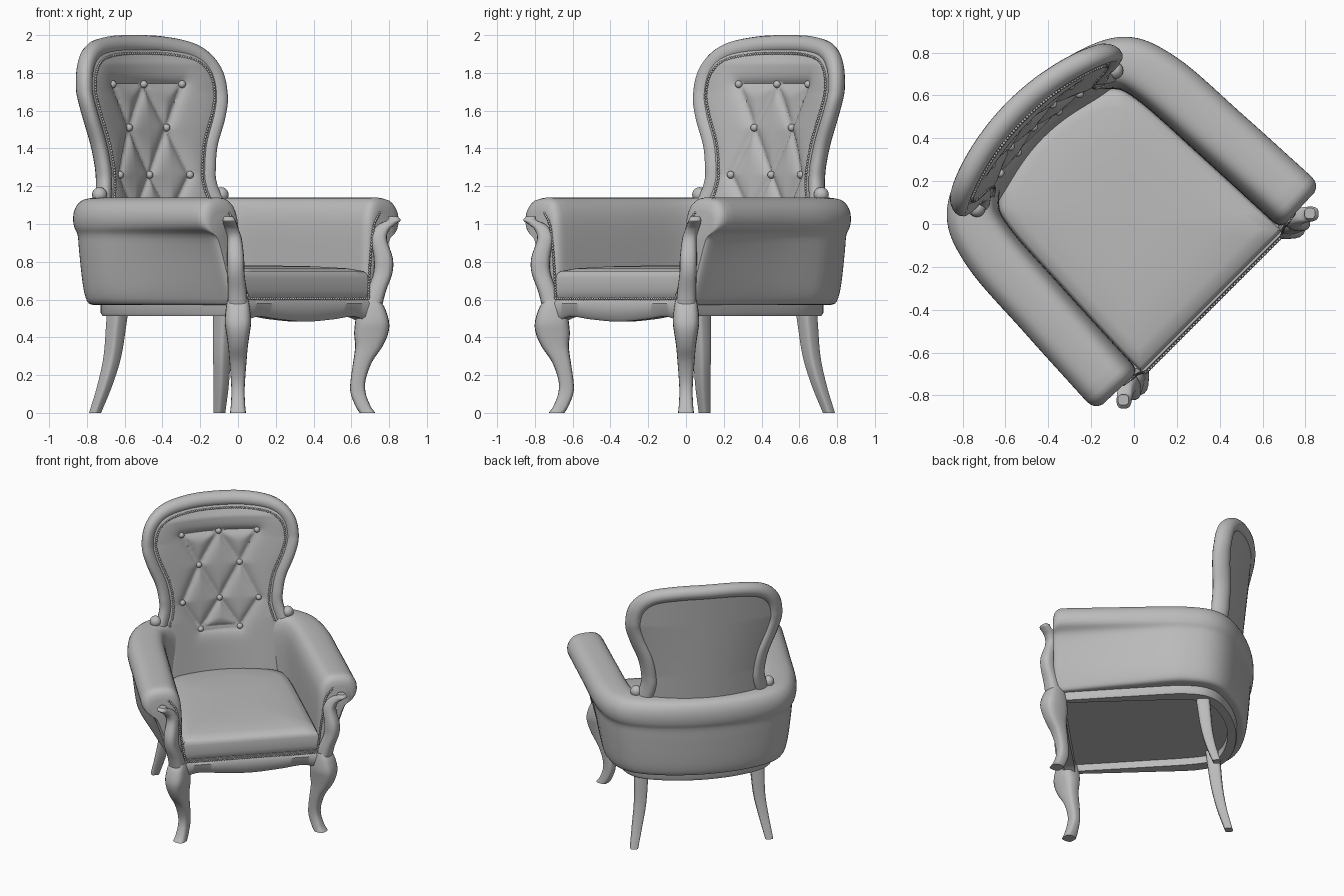
import bpy, bmesh, math
from mathutils import Vector, Matrix

if "Cube" in bpy.data.objects:
    bpy.data.objects.remove(bpy.data.objects["Cube"])

TURN = Matrix.Rotation(math.radians(45), 4, 'Z')   # the chair stands turned on its base

grey = bpy.data.materials.new("plain_grey")
grey.use_nodes = True
COLOUR = (0.5, 0.5, 0.5, 1)
grey.diffuse_color = COLOUR
grey.node_tree.nodes["Principled BSDF"].inputs["Base Color"].default_value = COLOUR


def finish(name, bm, angle=40):
    bmesh.ops.remove_doubles(bm, verts=bm.verts, dist=0.0002)
    bmesh.ops.recalc_face_normals(bm, faces=bm.faces)
    bm.transform(TURN)
    mesh = bpy.data.meshes.new(name)
    bm.to_mesh(mesh)
    bm.free()
    obj = bpy.data.objects.new(name, mesh)
    bpy.context.collection.objects.link(obj)
    mesh.materials.append(grey)
    bpy.ops.object.select_all(action='DESELECT')
    obj.select_set(True)
    bpy.context.view_layer.objects.active = obj
    bpy.ops.object.shade_smooth_by_angle(angle=math.radians(angle))
    return obj


def loft(name, rings, closed=True, caps=True, angle=40):
    bm = bmesh.new()
    rows = [[bm.verts.new(p) for p in ring] for ring in rings]
    n = len(rows[0])
    for a, b in zip(rows, rows[1:]):
        for i in range(n if closed else n - 1):
            j = (i + 1) % n
            bm.faces.new((a[i], a[j], b[j], b[i]))
    if caps:
        bm.faces.new(rows[0])
        bm.faces.new(rows[-1])
    return finish(name, bm, angle)


def spline(points, n):
    """Smooth curve through points of any dimension."""
    p = [Vector(q) for q in points]
    p = [2 * p[0] - p[1]] + p + [2 * p[-1] - p[-2]]
    out = []
    for a, b, c, d in zip(p, p[1:], p[2:], p[3:]):
        for k in range(n):
            t = k / n
            out.append(0.5 * (2 * b + (c - a) * t + (2 * a - 5 * b + 4 * c - d) * t ** 2
                              + (3 * b - a - 3 * c + d) * t ** 3))
    return out + [p[-2]]


def mirror(half):
    return half + [(-q[0],) + tuple(q[1:]) for q in reversed(half[:-1])]


def beads(name, path, radius, step, subdivisions=1):
    """Row of small balls evenly spaced along a path; step 0 puts one on each point."""
    bm = bmesh.new()
    travelled = step
    last = path[0]
    for p in path:
        travelled += (p - last).length
        last = p
        if travelled >= step:
            travelled = 0
            bmesh.ops.create_icosphere(bm, subdivisions=subdivisions, radius=radius,
                                       matrix=Matrix.Translation(p))
    return finish(name, bm, 80)


def pillar(name, points, turn, side, squareness):
    """Rounded-square section along a path of (x, y, z, half depth, half width)."""
    rings = []
    for x, y, z, a, b in spline(points, 5):
        ring = []
        for k in range(20):
            t = 2 * math.pi * k / 20
            c, s = math.cos(t), math.sin(t)
            c = math.copysign(abs(c) ** squareness, c) * a
            s = math.copysign(abs(s) ** squareness, s) * b
            px = x + c * math.cos(turn) - s * math.sin(turn)
            py = y + c * math.sin(turn) + s * math.cos(turn)
            ring.append((side * px, py, z))
        rings.append(ring)
    return loft(name, rings)


# Horseshoe plan of the arms and back: inner and outer lines
inner = spline(mirror([(.465, -.44), (.445, 0), (.42, .4), (.36, .53), (.2, .6), (0, .625)]), 8)
outer = spline(mirror([(.742, -.43), (.72, 0), (.69, .41), (.59, .645), (.35, .765), (0, .81)]), 8)


def horseshoe(section):
    """Sections hold (share of thickness at back, share at front, height)."""
    rings = []
    for a, b in zip(inner, outer):
        k = min(1, max(0, (a.y + .44) / .8))
        rings.append([Vector((*a.lerp(b, tf + (tb - tf) * k), z)) for tb, tf, z in section])
    return rings


# Upholstered arms and back shell with a rolled top
shell = spline([(.05, .05, .57), (0, 0, .62), (0, 0, .85), (.01, .02, .98), (.05, .07, 1.06),
                (.16, .2, 1.12), (.4, .42, 1.14), (.78, .78, 1.128), (.95, .95, 1.085),
                (1, 1, 1.03), (.97, .94, .98), (.9, .75, .94), (.87, .62, .86), (.81, .45, .72),
                (.75, .33, .63), (.66, .25, .58), (.5, .18, .57)], 3)
rings = horseshoe(shell)


def rounded_end(ring):
    middle = sum(ring, Vector()) / len(ring)
    return [[p.lerp(middle, shrink) + Vector((0, -forward, 0)) for p in ring]
            for shrink, forward in ((.02, .022), (.07, .04), (.15, .052), (.28, .06))]


loft("arms_and_back_shell", rounded_end(rings[0])[::-1] + rings + rounded_end(rings[-1]))

# Rail under the shell and the seat base
loft("lower_rail", horseshoe([(.05, .02, .59), (.4, .15, .59), (.4, .15, .53), (.36, .13, .512),
                              (.05, 0, .512)]))


def seat_layer(scale, z, front=0.0):
    pts = [p.copy() for p in inner]
    pts[0].y = pts[-1].y = -.49 - front
    edge = [pts[-1].lerp(pts[0], k / 12) for k in range(1, 12)]
    return [(p.x * scale, .05 + (p.y - .05) * scale, z) for p in pts + edge]


loft("seat_base", [seat_layer(1.03, .565), seat_layer(1.03, .61)])
loft("seat_cushion", [seat_layer(s, z, .02) for s, z in
                      ((.97, .6), (.99, .615), (1, .65), (1, .715), (.99, .735), (.965, .75),
                       (.85, .765), (.6, .776), (.3, .78), (.02, .781))])

# Shaped front apron
lower_edge = spline(mirror([(.47, .48), (.36, .51), (.2, .495), (0, .483)]), 8)
loft("front_apron", [[(x, -.44, .605), (x, -.52, .605), (x, -.535, .58), (x, -.525, z + .015),
                      (x, -.51, z), (x, -.44, z)] for x, z in lower_edge])

# Legs and carved arm posts
front_leg = [(.70, .60, .05, .055), (.705, .55, .075, .065), (.71, .48, .09, .07),
             (.705, .42, .09, .062), (.692, .35, .072, .052), (.66, .27, .05, .045),
             (.637, .18, .04, .038), (.635, .11, .04, .035), (.66, .04, .04, .038),
             (.685, 0, .042, .042)]
front_leg = [(d * math.sqrt(.5), -d * math.sqrt(.5), z, a, b) for d, z, a, b in front_leg]
back_leg = [(.395, .50, .58, .048, .048), (.40, .51, .48, .046, .046), (.41, .53, .3, .04, .04),
            (.435, .56, .15, .034, .034), (.465, .605, 0, .027, .027)]
arm_post = [(.50, -.50, .54, .05, .055), (.52, -.515, .64, .05, .05), (.55, -.535, .74, .05, .045),
            (.553, -.535, .82, .05, .045), (.54, -.515, .92, .042, .038), (.56, -.515, .97, .042, .036),
            (.59, -.53, 1.0, .045, .035), (.617, -.55, 1.02, .036, .034), (.615, -.545, 1.04, .025, .025)]
for side, label in ((1, "left"), (-1, "right")):
    pillar("front_leg_" + label, front_leg, -math.pi / 4, side, .65)
    pillar("back_leg_" + label, back_leg, 0, side, .5)
    pillar("arm_post_" + label, arm_post, -math.pi / 4, side, .75)


# Tall backrest, more tightly curved towards the seat
def on_back(s, z, off=0.0):
    bend = .4 + .2 * min(1, max(0, (1.7 - z) / .4))
    return Vector((s - .012, .725 + .09 * (z - 1.5) - bend * s * s + off, z))


outline = spline(mirror([(.405, 1.12), (.38, 1.2), (.375, 1.28), (.4, 1.42), (.463, 1.58),
                         (.491, 1.7), (.463, 1.825), (.37, 1.908), (.2, 1.943), (0, 1.95)]), 9)
normals = []
for i in range(len(outline)):
    d = (outline[min(i + 1, len(outline) - 1)] - outline[max(i - 1, 0)]).normalized()
    normals.append(Vector((d.y, -d.x)))

frame = []
for p, n in zip(outline, normals):
    ring = []
    for k in range(16):
        t = 2 * math.pi * k / 16
        q = p + n * (.05 * math.cos(t))
        ring.append(on_back(q.x, q.y, .055 * math.sin(t)))
    frame.append(ring)
loft("backrest_frame", frame)

# Small scrolls where the frame meets the arms
for side, label in ((1, "left"), (-1, "right")):
    bm = bmesh.new()
    bmesh.ops.create_uvsphere(bm, u_segments=16, v_segments=10, radius=.04,
                              matrix=Matrix.Translation(on_back(side * .455, 1.155)))
    finish("frame_scroll_" + label, bm, 80)

# Tufting: buttons joined by creases
tufts = [(1.74, (-.26, 0, .26)), (1.51, (-.14, .14)), (1.26, (-.262, 0, .262)), (1.05, (-.135, .135))]
creases = []
for (z0, row0), (z1, row1) in zip(tufts, tufts[1:]):
    creases += [(Vector((a, z0)), Vector((b, z1))) for a in row0 for b in row1 if abs(a - b) < .2]
for z, row in (tufts[0], tufts[-1]):
    creases += [(Vector((a, z)), Vector((b, z))) for a, b in zip(row, row[1:])]


def puff(s, z):
    p = Vector((s, z))
    nearest = 1.0
    for a, b in creases:
        t = max(0, min(1, (p - a).dot(b - a) / (b - a).length_squared))
        nearest = min(nearest, (p - a.lerp(b, t)).length)
    return 1 - math.exp(-nearest / .03)


half = outline[:len(outline) // 2 + 1]
rows = [(half[0].x, .65 + (half[0].y - .65) * k / 30) for k in range(30)] + [tuple(p) for p in half]
COLS = 64
pad = []
for w, z in rows:
    line = []
    for k in range(COLS + 1):
        u = 2 * k / COLS - 1
        edge = (1 - u ** 6) * min(1, (1.95 - z) / .1)
        line.append(on_back(u * w, z, -.032 - edge * (.01 + .032 * puff(u * w, z))))
    pad.append(line)
loft("tufted_back_pad", pad, closed=False, caps=False, angle=60)
loft("rear_back_panel", [[on_back(w * (k / 12 - 1), z, .03) for k in range(25)] for w, z in rows[25:]],
     closed=False, caps=False)
beads("tuft_buttons", [on_back(s, z, -.053) for z, row in tufts for s in row], .02, 0, 3)

# Beaded trims
inside = [p - n * .046 for p, n in zip(outline, normals)]
fine = spline([on_back(p.x, p.y, -.056) for p in inside], 12)
beads("backrest_beading", fine, .008, .014)
front_line = mirror([(.565, -.495, 1.06), (.515, -.503, .99), (.49, -.505, .85), (.465, -.515, .68),
                     (.45, -.525, .62), (.41, -.53, .605), (0, -.53, .605)])
beads("seat_front_beading", spline(front_line, 80), .008, .014)
